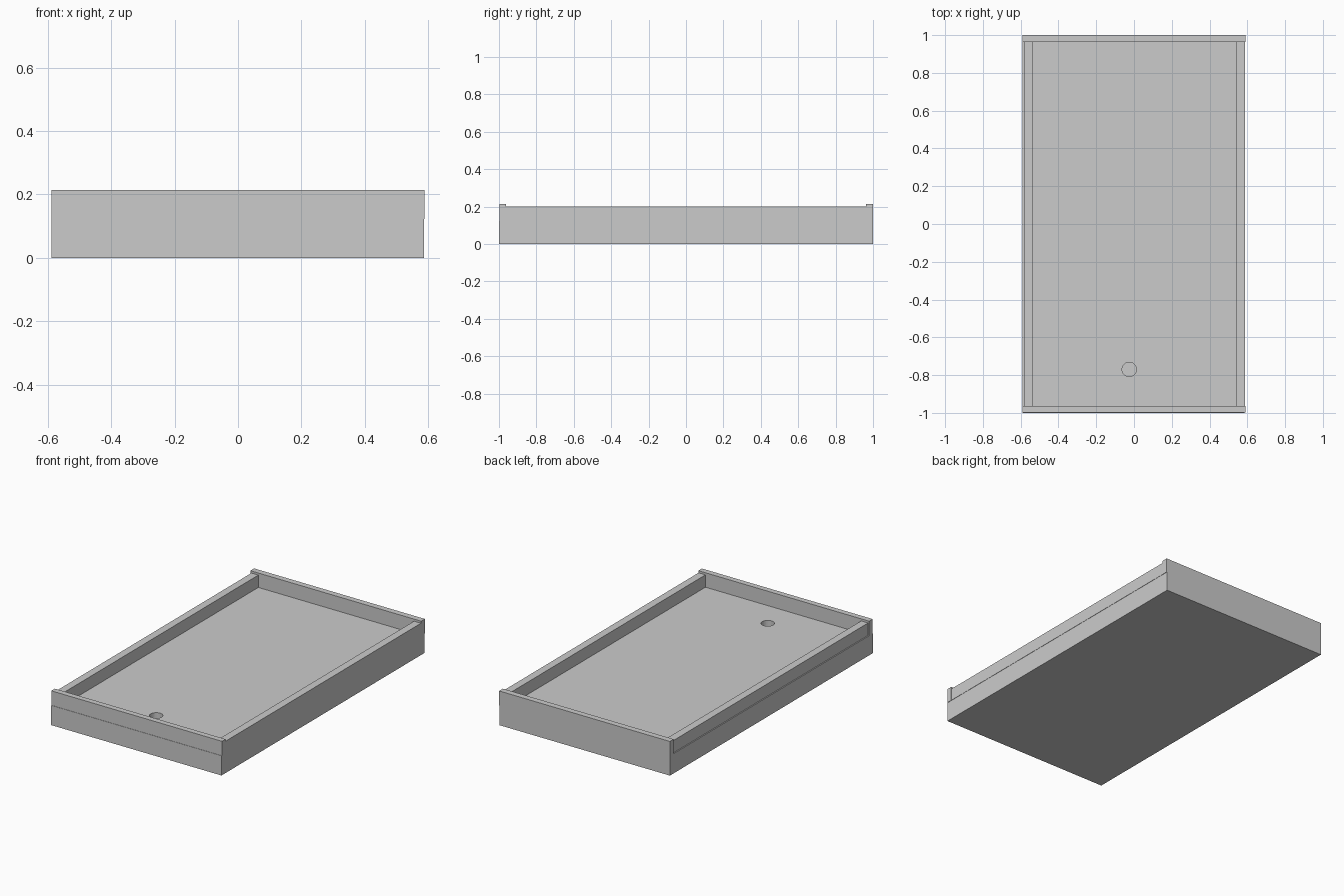
import bpy

if "Cube" in bpy.data.objects:
    bpy.data.objects.remove(bpy.data.objects["Cube"])


def box(name, x, y, z):
    """Axis-aligned box from (min, max) pairs."""
    bpy.ops.mesh.primitive_cube_add(size=1)
    ob = bpy.context.object
    ob.name = name
    for i, (lo, hi) in enumerate((x, y, z)):
        ob.location[i] = (lo + hi) / 2
        ob.scale[i] = hi - lo
    bpy.ops.object.transform_apply(location=True, scale=True)
    return ob


BASE_TOP, SIDE_TOP, END_TOP = 0.123, 0.20, 0.213
INNER_Y = 0.963

# Solid slab whose top is the tray floor
base = box("base_slab", (-0.589, 0.586), (-1, 1), (0, BASE_TOP))

# Blind round drain hole near the front
bpy.ops.mesh.primitive_cylinder_add(vertices=32, radius=0.038, depth=0.2,
                                    location=(-0.025, -0.77, 0.12))
cutter = bpy.context.object
cutter.name = "drain_cutter"
cutter.hide_render = True
mod = base.modifiers.new("drain_hole", 'BOOLEAN')
mod.object = cutter
mod.operation = 'DIFFERENCE'
mod.solver = 'EXACT'
bpy.context.view_layer.objects.active = base
bpy.ops.object.modifier_apply(modifier=mod.name)
bpy.data.objects.remove(cutter)

# Taller end rails across the front and back
box("front_rail", (-0.589, 0.589), (-0.998, -INNER_Y), (BASE_TOP, END_TOP))
box("back_rail", (-0.589, 0.589), (INNER_Y, 1), (BASE_TOP, END_TOP))

# Lower side rails: the left one sits in, the right one overhangs slightly
box("left_rail", (-0.582, -0.534), (-INNER_Y, INNER_Y), (BASE_TOP, SIDE_TOP))
box("right_rail", (0.540, 0.588), (-INNER_Y, INNER_Y), (BASE_TOP, SIDE_TOP))
